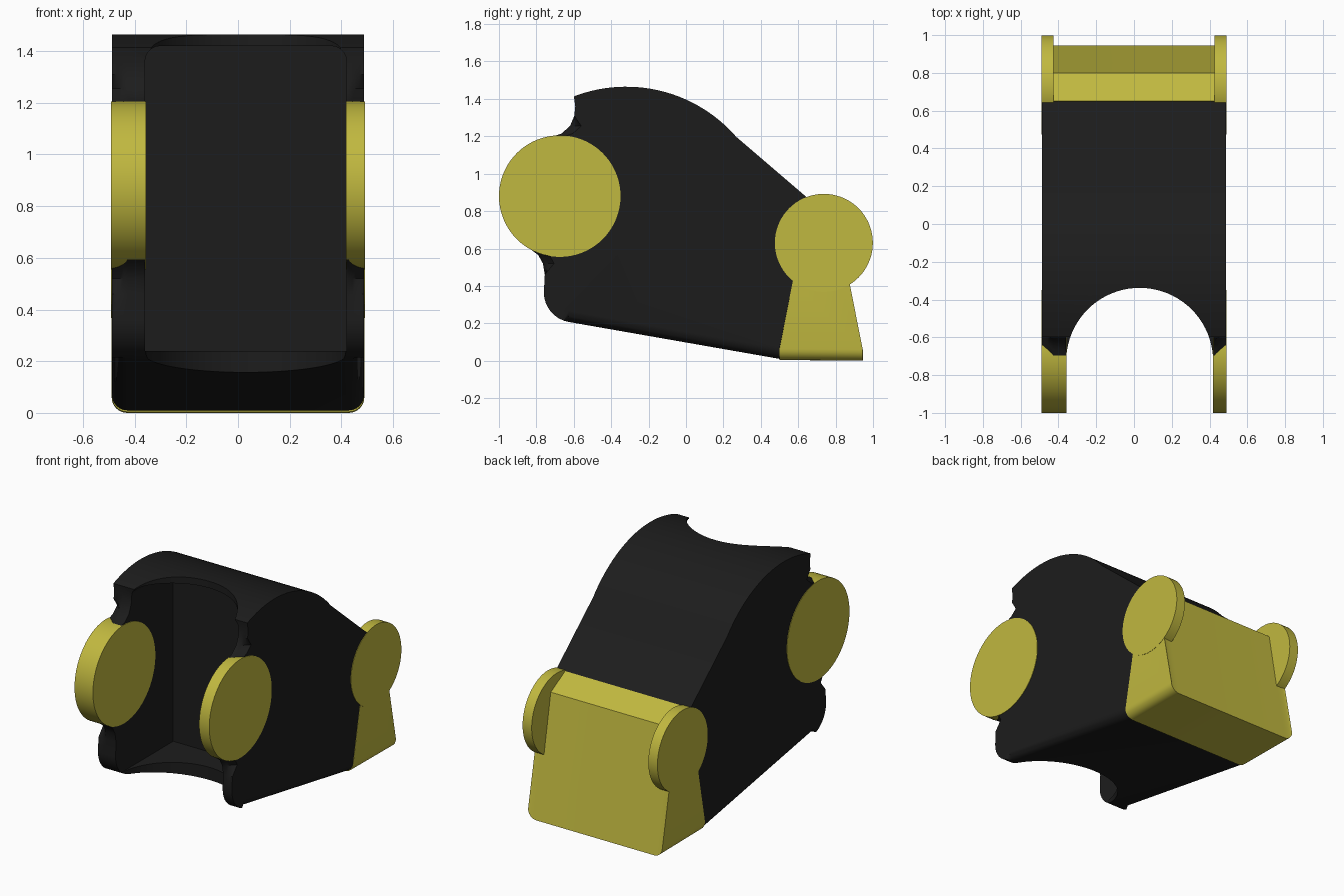
import bpy, bmesh
from math import sin, cos, pi, radians

if "Cube" in bpy.data.objects:
    bpy.data.objects.remove(bpy.data.objects["Cube"])


def material(name, rgb):
    m = bpy.data.materials.new(name)
    m.diffuse_color = (*rgb, 1)
    m.use_nodes = True
    m.node_tree.nodes["Principled BSDF"].inputs["Base Color"].default_value = m.diffuse_color
    return m


BLACK = material("black", (0.012, 0.012, 0.012))
YELLOW = material("yellow", (0.53, 0.48, 0.05))


def arc(cx, cy, r, a0, a1, n):
    return [(cx + r * cos(radians(a0 + (a1 - a0) * i / n)),
             cy + r * sin(radians(a0 + (a1 - a0) * i / n))) for i in range(n + 1)]


def loft(name, sections, mat=None):
    """Skin equal-length closed sections and cap both ends."""
    bm = bmesh.new()
    rings = [[bm.verts.new(p) for p in s] for s in sections]
    n = len(rings[0])
    for a, b in zip(rings, rings[1:]):
        for i in range(n):
            j = (i + 1) % n
            bm.faces.new((a[i], a[j], b[j], b[i]))
    bm.faces.new(rings[0])
    bm.faces.new(rings[-1])
    bmesh.ops.recalc_face_normals(bm, faces=bm.faces)
    me = bpy.data.meshes.new(name)
    bm.to_mesh(me)
    bm.free()
    ob = bpy.data.objects.new(name, me)
    bpy.context.collection.objects.link(ob)
    if mat:
        me.materials.append(mat)
    return ob


def activate(ob):
    bpy.ops.object.select_all(action='DESELECT')
    ob.select_set(True)
    bpy.context.view_layer.objects.active = ob


def smooth(ob):
    activate(ob)
    bpy.ops.object.shade_smooth_by_angle(angle=radians(32))


def stations(half, r, n=6):
    """x positions and bottom lift that round the lower side edges."""
    side = [(half - r + r * cos(a), r - r * sin(a))
            for a in (pi / 2 * i / n for i in range(n + 1))]
    return [(-x, l) for x, l in side] + [(x, l) for x, l in reversed(side)]


def rounded_body(name, profile, half, mat, front=()):
    """Side profile across x; bottom points lift, front points pull back at the sides."""
    r = 0.06
    low = {p for p in profile if p[1] < 0.21}
    secs = []
    for x, lift in stations(half, r):
        t = max(0, (abs(x) - half + r) / r)
        secs.append([(x, y + (0.06 * t if (y, z) in front else 0),
                      z + (lift if (y, z) in low else 0)) for y, z in profile])
    return loft(name, secs, mat)


# Main shell: domed top, sloping back, scooped front edges
upper_scoop = [(-0.72, 1.195), (-0.665, 1.215), (-0.62, 1.255), (-0.597, 1.31), (-0.592, 1.36)]
lower_scoop = arc(-0.60, 0.365, 0.16, 260, 180, 8)[1:] + [
    (-0.755, 0.46), (-0.765, 0.52), (-0.79, 0.565), (-0.83, 0.595)]
dome = arc(-0.32, 0.685, 0.78, 111, 41, 28)
profile = ([(0.5, 0.01), (-0.628, 0.2075)] + lower_scoop + [(-0.83, 0.66), (-0.74, 1.15)]
           + upper_scoop + dome + [(0.65, 0.87), (0.57, 0.42)])
body = rounded_body("main_shell", profile, 0.488, BLACK,
                    front=set(upper_scoop[:3] + lower_scoop[-3:]))

# Cutters: inner chamber, and upright round-backed slot through top and bottom
chamber = ([(-0.36, 0.24), (0.42, 0.24)] + arc(0.36, 1.36, 0.06, 0, 90, 5)
           + arc(-0.30, 1.36, 0.06, 90, 180, 5))
slot = [(0.419, -1.3)] + arc(0.03, -0.727, 0.389, 0, 180, 40) + [(-0.359, -1.3)]
cutters = [
    loft("chamber_cutter", [[(x, y, z) for x, z in chamber] for y in (-1.3, -0.16)]),
    loft("slot_cutter", [[(x, y, z) for x, y in slot] for z in (-0.3, 1.8)]),
]
for c in cutters:
    c.hide_render = True
    mod = body.modifiers.new("cut", 'BOOLEAN')
    mod.operation = 'DIFFERENCE'
    mod.solver = 'EXACT'
    mod.object = c
    activate(body)
    bpy.ops.object.modifier_apply(modifier=mod.name)
for c in cutters:
    bpy.data.objects.remove(c)
smooth(body)

# Rear block with sloping back face
block = rounded_body("rear_block",
                     [(0.5, 0.004), (0.57, 0.42), (0.65, 0.872), (0.80, 0.79), (0.945, 0.0)],
                     0.489, YELLOW)
smooth(block)


# Round side discs: front pair and rear pair
def disc(name, cy, cz, r, x0, x1):
    ring = arc(cy, cz, r, 0, 360, 72)[:-1]
    smooth(loft(name, [[(x, y, z) for y, z in ring] for x in (x0, x1)], YELLOW))


disc("front_disc_left", -0.675, 0.88, 0.325, -0.491, -0.357)
disc("front_disc_right", -0.675, 0.88, 0.325, 0.417, 0.491)
disc("rear_disc_left", 0.737, 0.63, 0.262, -0.491, -0.425)
disc("rear_disc_right", 0.737, 0.63, 0.262, 0.425, 0.491)
